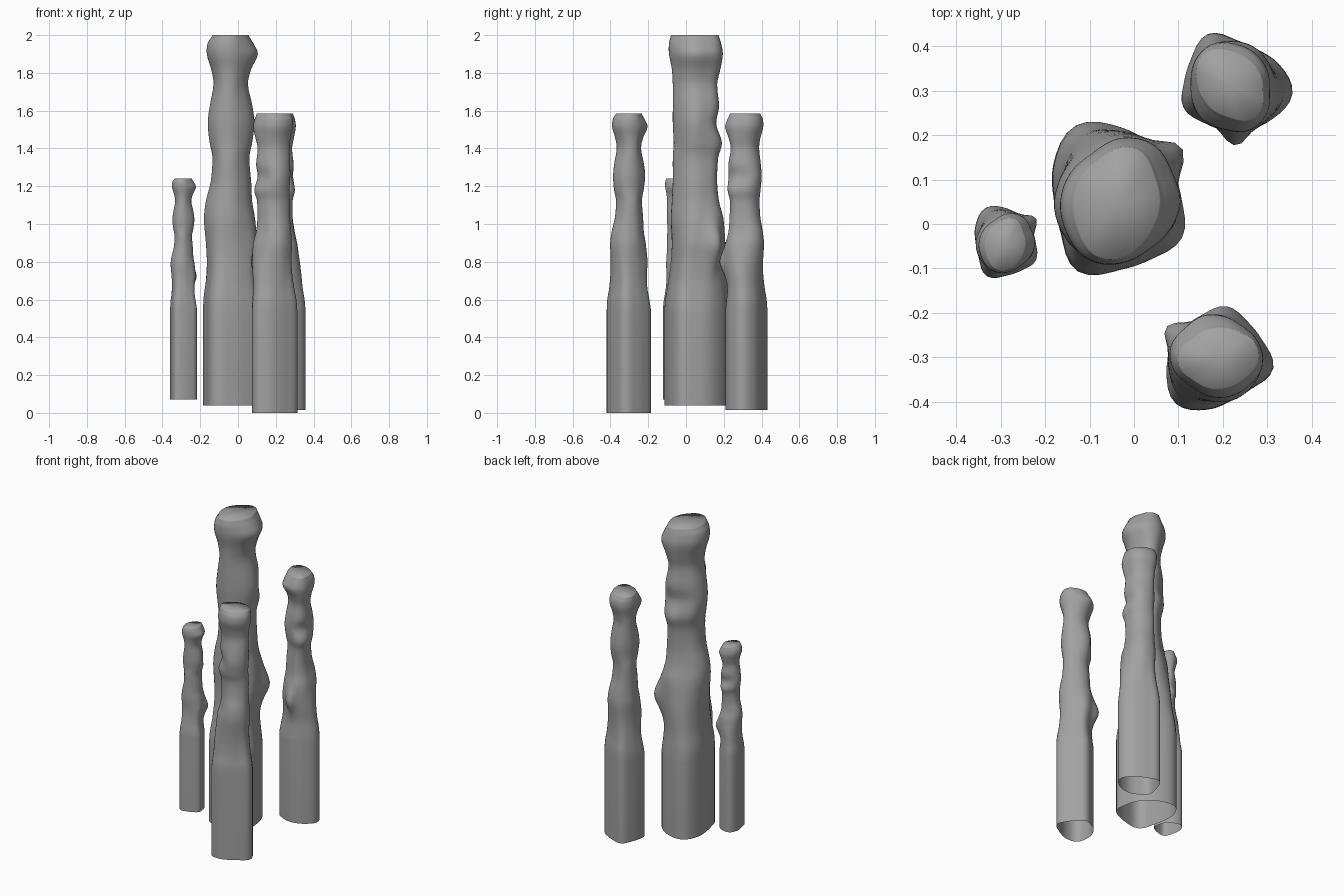
import bpy
import bmesh
from math import sin, cos, pi, radians, exp
from mathutils import Vector

old = bpy.data.objects.get("Cube")
if old:
    bpy.data.objects.remove(old, do_unlink=True)

SIDES = 48
STEPS = 4
NECK = 0.57            # shared height from which every column is scaled
CENTRE = Vector((-0.03, 0.05))

# radii every thirty degrees, in millimetres
FOOT = [143, 140, 145, 165, 195, 169, 145, 150, 185, 156, 150, 165]
CROWN = [130, 130, 146, 142, 126, 130, 135, 140, 150, 140, 125, 125]

# height, left, right, front and back reach, in centimetres
REACH = [
    (53, -18.5, 11.5, -11.5, 23), (61, -18.2, 10.3, -10.8, 22.4),
    (70, -17, 9, -9.3, 21.5), (80, -16.5, 9, -8, 21.2),
    (90, -17, 10, -7.5, 20.8), (103, -18, 9, -8, 19.8),
    (112, -17, 7.5, -7.5, 17.5), (122, -14.5, 7, -7, 16.5),
    (135, -13.5, 6, -7, 17), (143, -15, 7.5, -6.5, 19),
    (153, -16, 8.7, -7, 16), (162, -15, 7.7, -7, 17.5),
    (174, -13, 5.3, -7, 16.5), (182, -14.2, 7, -7.5, 18.2),
    (190, -16.5, 10.5, -9, 19.5), (196, -16, 8, -9, 18.5),
    (200, -13.5, 5.7, -8, 17.3),
]


def spline(a, b, c, d, t):
    """Smooth value between b and c."""
    return b + t * ((c - a) + t * ((2 * a - 5 * b + 4 * c - d)
                                   + t * (3 * (b - c) + d - a))) / 2


def radius(table, angle):
    f = (angle / (2 * pi) * len(table)) % len(table)
    i = int(f)
    pick = [table[(i + k) % len(table)] for k in (-1, 0, 1, 2)]
    return spline(*pick, f - i) / 1000


def rings():
    """Refined reach rows, from the foot to the top."""
    last = len(REACH) - 1
    for i in range(last):
        rows = [REACH[min(max(i + k, 0), last)] for k in (-1, 0, 1, 2)]
        for s in range(STEPS):
            t = s / STEPS
            row = [spline(*col, t) / 100 for col in zip(*rows)]
            row[0] = (rows[1][0] * (1 - t) + rows[2][0] * t) / 100
            yield row
    yield [v / 100 for v in REACH[last]]


def section(row):
    """Outline around the centre that touches the four reaches."""
    z, left, right, front, back = row
    mix = min(1, max(0, (z - NECK) / 0.55))
    mix = mix * mix * (3 - 2 * mix)
    points = []
    for k in range(SIDES):
        a = 2 * pi * k / SIDES
        r = radius(FOOT, a) * (1 - mix) + radius(CROWN, a) * mix
        points.append(Vector((r * cos(a), r * sin(a))))
    xs, ys = [p.x for p in points], [p.y for p in points]
    for k, p in enumerate(points):
        p.x *= (right - CENTRE.x) / max(xs) if p.x > 0 else (left - CENTRE.x) / min(xs)
        p.y *= (back - CENTRE.y) / max(ys) if p.y > 0 else (front - CENTRE.y) / min(ys)
        # knob on one side
        turn = 2 * pi * k / SIDES - radians(38)
        p *= 1 + 0.35 * exp(-(turn / 0.27) ** 2 - ((z - 0.89) / 0.11) ** 2)
    return points


def column(name, x, y, bottom, size, turn, material):
    bm = bmesh.new()
    c, s = cos(radians(turn)), sin(radians(turn))

    def ring(points, z):
        return [bm.verts.new((x + size * (p.x * c - p.y * s),
                              y + size * (p.x * s + p.y * c), z)) for p in points]

    rows = list(rings())
    loops = [ring(section(rows[0]), bottom)]
    loops += [ring(section(r), NECK + size * (r[0] - NECK)) for r in rows]
    for low, high in zip(loops, loops[1:]):
        for k in range(SIDES):
            n = (k + 1) % SIDES
            bm.faces.new((low[k], low[n], high[n], high[k]))
    # closed top as a fan, open foot
    top = bm.faces.new(loops[-1])
    bmesh.ops.poke(bm, faces=[top])
    mesh = bpy.data.meshes.new(name)
    bm.to_mesh(mesh)
    bm.free()
    mesh.materials.append(material)
    mesh.shade_smooth()
    obj = bpy.data.objects.new(name, mesh)
    bpy.context.collection.objects.link(obj)


grey = bpy.data.materials.new("stone_grey")
grey.use_nodes = True
colour = (0.36, 0.36, 0.36, 1)
grey.diffuse_color = colour
grey.node_tree.nodes["Principled BSDF"].inputs["Base Color"].default_value = colour

column("tall_column", CENTRE.x, CENTRE.y, 0.04, 1, 0, grey)
column("small_column", -0.286, -0.044, 0.07, 0.47, 0, grey)
column("front_column", 0.186, -0.297, 0, 0.71, 109, grey)
column("back_column", 0.216, 0.307, 0.015, 0.71, -126, grey)
